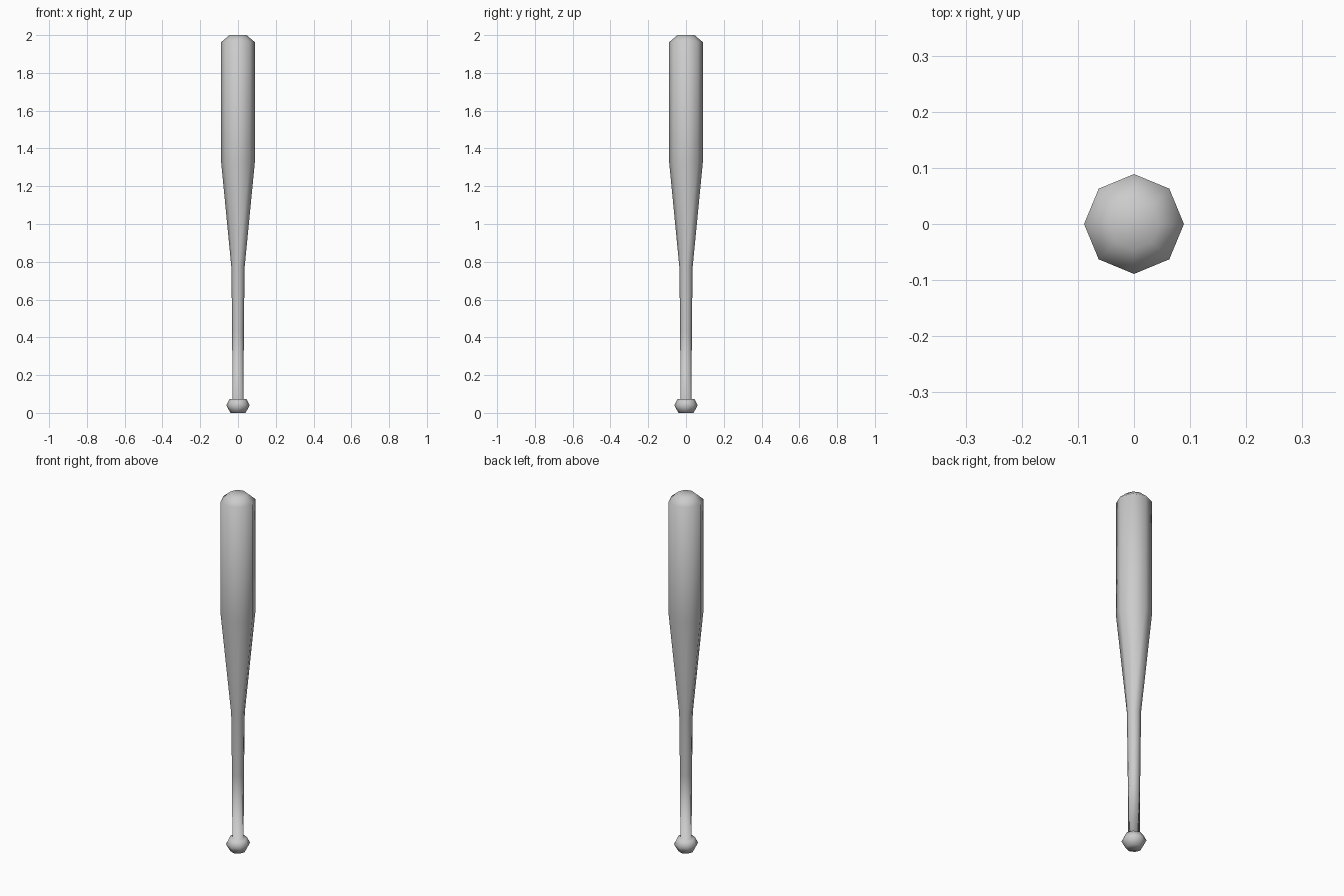
import bpy
import bmesh
from math import cos, sin, pi

cube = bpy.data.objects.get("Cube")
if cube:
    bpy.data.objects.remove(cube, do_unlink=True)

SIDES = 8

# Single plain grey finish
grey = bpy.data.materials.new("plain grey")
grey.use_nodes = True
colour = (0.6, 0.6, 0.6, 1)
grey.diffuse_color = colour
grey.node_tree.nodes["Principled BSDF"].inputs["Base Color"].default_value = colour


def lathe(name, profile):
    """Turn a (radius, height) profile into a closed smooth eight-sided solid."""
    bm = bmesh.new()
    rings = [[bm.verts.new((r * cos(2 * pi * i / SIDES), r * sin(2 * pi * i / SIDES), z))
              for i in range(SIDES)] for r, z in profile]
    for low, high in zip(rings, rings[1:]):
        for i in range(SIDES):
            j = (i + 1) % SIDES
            bm.faces.new((low[i], low[j], high[j], high[i]))
    bm.faces.new(rings[0][::-1])
    bm.faces.new(rings[-1])
    for face in bm.faces:
        face.smooth = True
    mesh = bpy.data.meshes.new(name)
    bm.to_mesh(mesh)
    bm.free()
    mesh.materials.append(grey)
    obj = bpy.data.objects.new(name, mesh)
    bpy.context.collection.objects.link(obj)
    return obj


# Knob, handle, taper, barrel and rounded tip in one turned piece
lathe("bat", [
    (0.04, 0), (0.062, 0.04), (0.045, 0.073), (0.029, 0.073),
    (0.031, 0.43), (0.035, 0.77), (0.089, 1.325),
    (0.089, 1.963), (0.045, 2),
])
